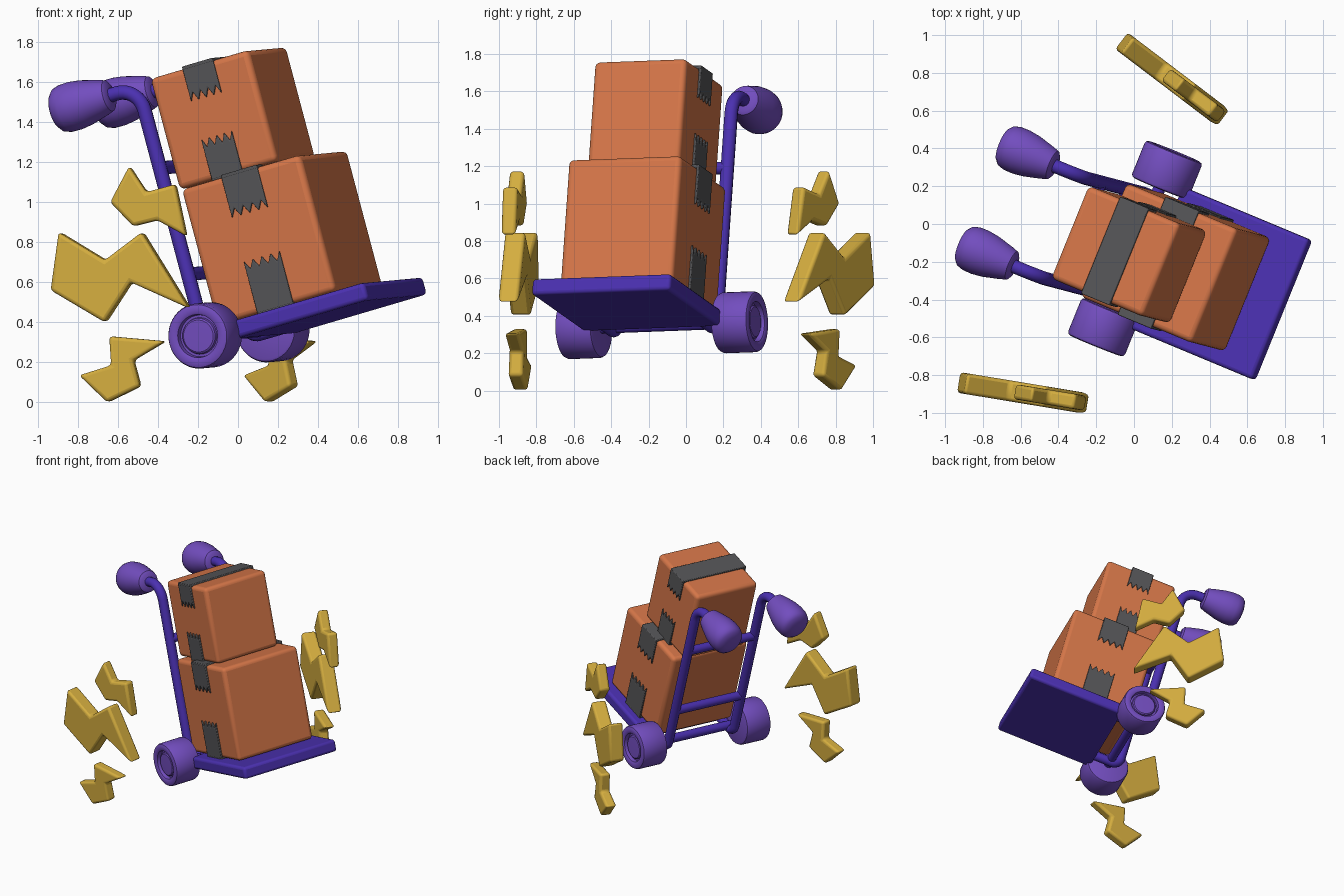
import bpy, bmesh, math
from mathutils import Matrix, Vector

if "Cube" in bpy.data.objects:
    bpy.data.objects.remove(bpy.data.objects["Cube"])

# tilted local frame of the trolley (origin on the wheel axle)
Z = Vector((-0.265, 0.07, 1)).normalized()
Y = Vector((0.376, 0.927, 0.035))
X = Y.cross(Z).normalized()
Y = Z.cross(X)
FRAME = Matrix.Translation((0.005, -0.13, 0.35)) @ Matrix((X, Y, Z)).transposed().to_4x4()


def material(name, color):
    m = bpy.data.materials.new(name)
    m.diffuse_color = (*color, 1)
    m.use_nodes = True
    m.node_tree.nodes["Principled BSDF"].inputs["Base Color"].default_value = m.diffuse_color
    return m


ORANGE = material("cardboard", (0.66, 0.18, 0.065))
INDIGO = material("frame_indigo", (0.07, 0.03, 0.44))
PURPLE = material("wheel_purple", (0.17, 0.075, 0.52))
GREY = material("tape_grey", (0.09, 0.09, 0.095))
YELLOW = material("bolt_yellow", (0.66, 0.42, 0.05))


def finish(name, bm, mat, matrix, bevel=0, segments=3, angle=35):
    bmesh.ops.recalc_face_normals(bm, faces=bm.faces)
    me = bpy.data.meshes.new(name)
    bm.to_mesh(me)
    bm.free()
    ob = bpy.data.objects.new(name, me)
    bpy.context.collection.objects.link(ob)
    me.materials.append(mat)
    ob.matrix_world = matrix
    if bevel:
        b = ob.modifiers.new("bevel", 'BEVEL')
        b.width, b.segments, b.limit_method = bevel, segments, 'ANGLE'
    select(ob)
    bpy.ops.object.shade_smooth_by_angle(angle=math.radians(angle))
    return ob


def select(ob):
    bpy.ops.object.select_all(action='DESELECT')
    ob.select_set(True)
    bpy.context.view_layer.objects.active = ob


def add_box(bm, lo, hi):
    lo, hi = Vector(lo), Vector(hi)
    m = Matrix.Translation((lo + hi) / 2) @ Matrix.Diagonal((*(hi - lo), 1))
    bmesh.ops.create_cube(bm, size=1, matrix=m)


def add_prism(bm, pts, offset):
    face = bm.faces.new([bm.verts.new(p) for p in pts])
    ext = bmesh.ops.extrude_face_region(bm, geom=[face], use_keep_orig=True)
    bmesh.ops.translate(bm, vec=offset,
                        verts=[v for v in ext["geom"] if isinstance(v, bmesh.types.BMVert)])


def lathe(name, profile, mat, matrix):
    bm = bmesh.new()
    vs = [bm.verts.new((r, 0, t)) for r, t in profile]
    es = [bm.edges.new(p) for p in zip(vs, vs[1:])]
    bmesh.ops.spin(bm, geom=vs + es, cent=(0, 0, 0), axis=(0, 0, 1),
                   angle=2 * math.pi, steps=40)
    bmesh.ops.remove_doubles(bm, verts=bm.verts, dist=1e-4)
    return finish(name, bm, mat, matrix)


def tube(name, pts, radius, mat):
    cu = bpy.data.curves.new(name, 'CURVE')
    cu.dimensions, cu.bevel_depth, cu.bevel_resolution = '3D', radius, 4
    cu.use_fill_caps = True
    sp = cu.splines.new('POLY')
    sp.points.add(len(pts) - 1)
    for p, co in zip(sp.points, pts):
        p.co = (*co, 1)
    ob = bpy.data.objects.new(name, cu)
    bpy.context.collection.objects.link(ob)
    ob.matrix_world = FRAME
    cu.materials.append(mat)
    select(ob)
    bpy.ops.object.convert(target='MESH')
    bpy.ops.object.shade_smooth_by_angle(angle=math.radians(50))


# load plate
bm = bmesh.new()
add_box(bm, (0.12, -0.4, -0.055), (0.875, 0.4, 0.035))
finish("load_plate", bm, INDIGO, FRAME, 0.02)


# cartons with tape over the top and under the bottom
def carton(name, lo, hi, half, drop, rise):
    bm = bmesh.new()
    add_box(bm, lo, hi)
    finish(name, bm, ORANGE, FRAME, 0.028, 4)
    bm = bmesh.new()
    cx, t, n = (lo[0] + hi[0]) / 2, 0.012, 8
    for z, end, s in ((hi[2], hi[2] - drop, 1), (lo[2], lo[2] + rise, -1)):
        a, b = sorted((z - s * 0.008, z + s * t))
        add_box(bm, (cx - half, lo[1] - t, a), (cx + half, hi[1] + t, b))
        for y, side in ((lo[1], -1), (hi[1], 1)):
            y0 = y - side * 0.004
            pts = [(cx - half, y0, z), (cx + half, y0, z)]
            for i in range(n + 1):
                tooth = 0 if i % 2 == 0 else 0.045
                pts.append((cx + half - 2 * half * i / n, y0, end + s * tooth))
            add_prism(bm, pts, (0, side * (t + 0.004), 0))
    finish(name + "_tape", bm, GREY, FRAME, 0.005, 2)


carton("lower_carton", (0.02, -0.32, 0.04), (0.685, 0.33, 0.745), 0.1, 0.21, 0.27)
carton("upper_carton", (-0.01, -0.27, 0.75), (0.54, 0.26, 1.325), 0.085, 0.17, 0.21)


# frame rails with bends, grips and wheels on both sides
def arc(cx, cz, r, a0, a1, n=8):
    return [(cx + r * math.cos(math.radians(a0 + (a1 - a0) * i / n)),
             cz + r * math.sin(math.radians(a0 + (a1 - a0) * i / n))) for i in range(n + 1)]


RX = -0.07
rail = [(0.16, -0.015)] + arc(RX + 0.06, 0.045, 0.06, 270, 180) \
    + arc(RX - 0.12, 1.18, 0.12, 0, 90) + [(-0.4, 1.3)]
grip = [(0, 0), (0.062, 0), (0.08, 0.012), (0.092, 0.05), (0.115, 0.14), (0.123, 0.2),
        (0.122, 0.25), (0.112, 0.285), (0.09, 0.305), (0.05, 0.315), (0, 0.318)]
wheel = [(0, 0), (0.145, 0), (0.157, 0.005), (0.163, 0.018), (0.163, 0.192), (0.157, 0.205),
         (0.145, 0.21), (0.118, 0.21), (0.108, 0.204), (0.104, 0.175), (0.092, 0.175),
         (0.088, 0.19), (0.08, 0.196), (0, 0.198)]
for s, side in ((-1, "front"), (1, "back")):
    tube(side + "_rail", [(x, s * 0.287, z) for x, z in rail], 0.036, INDIGO)
    lathe(side + "_grip", grip, PURPLE, FRAME @ Matrix.Translation((-0.225, s * 0.287, 1.3))
          @ Matrix.Rotation(-math.pi / 2, 4, 'Y'))
    lathe(side + "_wheel", wheel, PURPLE, FRAME @ Matrix.Translation((0, s * 0.345, 0))
          @ Matrix.Rotation(-s * math.pi / 2, 4, 'X'))

# cross bars and axle
for name, x, z, w in (("lower_bar", RX, 0.33, 0.287), ("upper_bar", RX, 0.88, 0.287),
                      ("axle", 0, 0, 0.4)):
    tube(name, [(x, -w, z), (x, w, z)], 0.034, INDIGO)

# lightning bolts: outlines (u, z) and thickness, placed on two upright planes
bolts = {
    "large_bolt": (0.11, [(-0.89, 0.85), (-0.66, 0.71), (-0.475, 0.85), (-0.24, 0.47),
                          (-0.53, 0.60), (-0.66, 0.40), (-0.93, 0.56)]),
    "upper_bolt": (0.08, [(-0.54, 1.18), (-0.455, 1.05), (-0.31, 1.09), (-0.255, 0.83),
                          (-0.40, 0.91), (-0.52, 0.88), (-0.635, 1.0)]),
    "lower_bolt": (0.08, [(-0.64, 0.33), (-0.36, 0.305), (-0.52, 0.21), (-0.485, 0.08),
                          (-0.65, 0.0), (-0.79, 0.135), (-0.63, 0.185)]),
}
for side, start, d in (("front", (-0.92, -0.84), (1, -0.165)),
                       ("back", (-0.06, 0.965), (0.79, -0.60))):
    normal = Vector((-d[1], d[0], 0)).normalized()
    for name, (thick, outline) in bolts.items():
        bm = bmesh.new()
        pts = [Vector((start[0] + (u + 0.92) * d[0], start[1] + (u + 0.92) * d[1], z))
               - normal * thick / 2 for u, z in outline]
        add_prism(bm, pts, normal * thick)
        finish(f"{side}_{name}", bm, YELLOW, Matrix.Identity(4), 0.018, 3)
